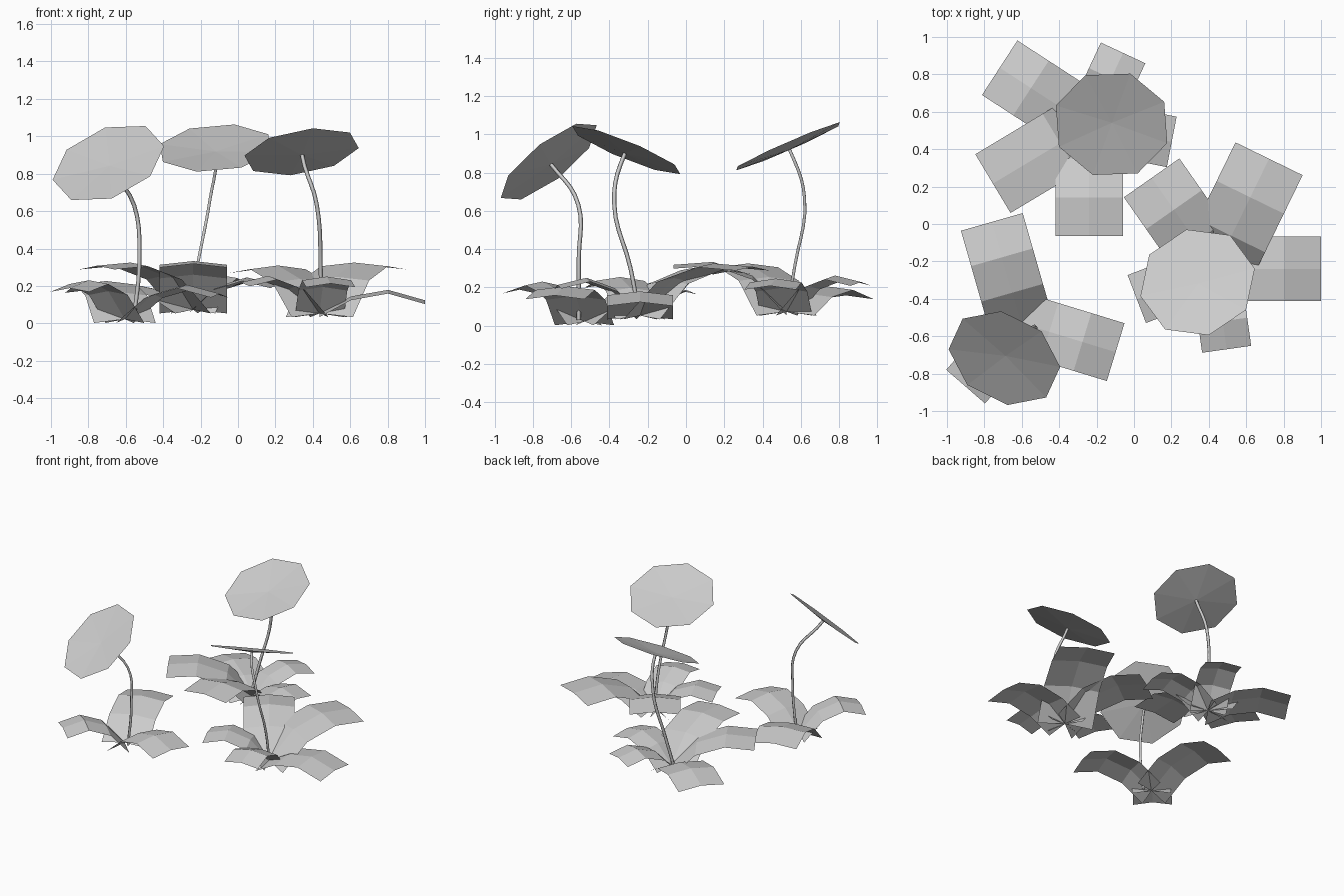
import bpy, bmesh, math
from mathutils import Vector

if "Cube" in bpy.data.objects:
    bpy.data.objects.remove(bpy.data.objects["Cube"])

HEAD_RADIUS = 0.315
LEAF_ASPECT = 0.61      # leaf width / leaf length


def mesh_object(name, bm):
    me = bpy.data.meshes.new(name)
    bm.to_mesh(me)
    bm.free()
    ob = bpy.data.objects.new(name, me)
    bpy.context.collection.objects.link(ob)


def flower_head(name, c, n, spin):
    """Shallow eight-sided dish facing along n."""
    s = math.radians(spin)
    u = Vector((math.cos(s), math.sin(s), 0))
    u.z = -n.dot(u) / n.z
    u = u.normalized() * HEAD_RADIUS
    v = n.cross(u)
    bm = bmesh.new()
    hub = bm.verts.new(c - n * 0.02)
    rim = [bm.verts.new(c + u * math.cos(i * math.pi / 4) + v * math.sin(i * math.pi / 4))
           for i in range(8)]
    for i in range(8):
        bm.faces.new((hub, rim[i], rim[(i + 1) % 8]))
    mesh_object(name, bm)


def stem(name, points, n):
    """Thin four-sided tube, ending along the head's axis n."""
    cu = bpy.data.curves.new(name, 'CURVE')
    cu.dimensions = '3D'
    cu.resolution_u = 5
    cu.bevel_depth = 0.011
    cu.bevel_resolution = 0
    sp = cu.splines.new('BEZIER')
    sp.bezier_points.add(len(points) - 1)
    for bp, p in zip(sp.bezier_points, points):
        bp.co = p
        bp.handle_left_type = bp.handle_right_type = 'AUTO'
    last = sp.bezier_points[-1]
    last.handle_left_type = last.handle_right_type = 'FREE'
    last.handle_left = last.co - n * 0.12
    last.handle_right = last.co + n * 0.02
    ob = bpy.data.objects.new(name, cu)
    bpy.context.collection.objects.link(ob)
    bpy.ops.object.select_all(action='DESELECT')
    ob.select_set(True)
    bpy.context.view_layer.objects.active = ob
    bpy.ops.object.convert(target='MESH')


def leaf(name, base, heading, reach, tip_z):
    """Arched strip with a raised midrib; low tips droop more."""
    a = math.radians(heading)
    d = Vector((math.cos(a), math.sin(a), 0))
    s = Vector((d.y, -d.x, 0)) * reach * LEAF_ASPECT / 2
    peak = 0.08 + 0.79 * tip_z
    shoulder = base.z + 0.72 * (peak - base.z)
    bm = bmesh.new()
    rows = []
    for t, z in ((0, base.z), (0.3, shoulder), (0.65, peak), (1, tip_z)):
        p = Vector((base.x, base.y, z)) + d * reach * t
        rows.append([bm.verts.new(p + s * k + Vector((0, 0, 0.008 - 0.02 * abs(k))))
                     for k in (-1, 0, 1)])
    for r, q in zip(rows, rows[1:]):
        for i in range(2):
            bm.faces.new((r[i], r[i + 1], q[i + 1], q[i]))
    mesh_object(name, bm)


def plant(name, base, head, tilt, spin, path, leaves):
    """tilt = horizontal part of the head normal; leaves = heading, reach, tip height."""
    base, head = Vector(base), Vector(head)
    n = Vector((*tilt, math.sqrt(1 - tilt[0] ** 2 - tilt[1] ** 2)))
    flower_head(f"{name}_flower_head", head, n, spin)
    stem(f"{name}_stem", [*path, head - n * 0.02], n)
    for i, spec in enumerate(leaves, 1):
        leaf(f"{name}_leaf_{i}", base, *spec)


# back plant
plant("back", (-0.24, 0.525, 0.065), (-0.12, 0.533, 0.937), (-0.07, -0.4), 118,
      [(-0.26, 0.525, 0.08), (-0.215, 0.57, 0.32), (-0.15, 0.62, 0.66)],
      [(270, 0.59, 0.31), (211, 0.6, 0.3), (147, 0.57, 0.15),
       (65, 0.43, 0.22), (-11, 0.45, 0.2)])

# right plant
plant("right", (0.435, -0.24, 0.045), (0.34, -0.312, 0.917), (-0.15, 0.375), -78,
      [(0.44, -0.245, 0.06), (0.442, -0.29, 0.3), (0.42, -0.375, 0.64)],
      [(64, 0.655, 0.3), (125, 0.594, 0.28), (0, 0.565, 0.115),
       (-82, 0.434, 0.205), (201, 0.45, 0.21)])

# front left plant
plant("left", (-0.605, -0.53, 0.014), (-0.693, -0.717, 0.857), (-0.317, -0.587), 171,
      [(-0.555, -0.56, 0.03), (-0.527, -0.56, 0.35), (-0.555, -0.562, 0.63)],
      [(106, 0.563, 0.175), (-17, 0.53, 0.15), (229, 0.45, 0.18)])
